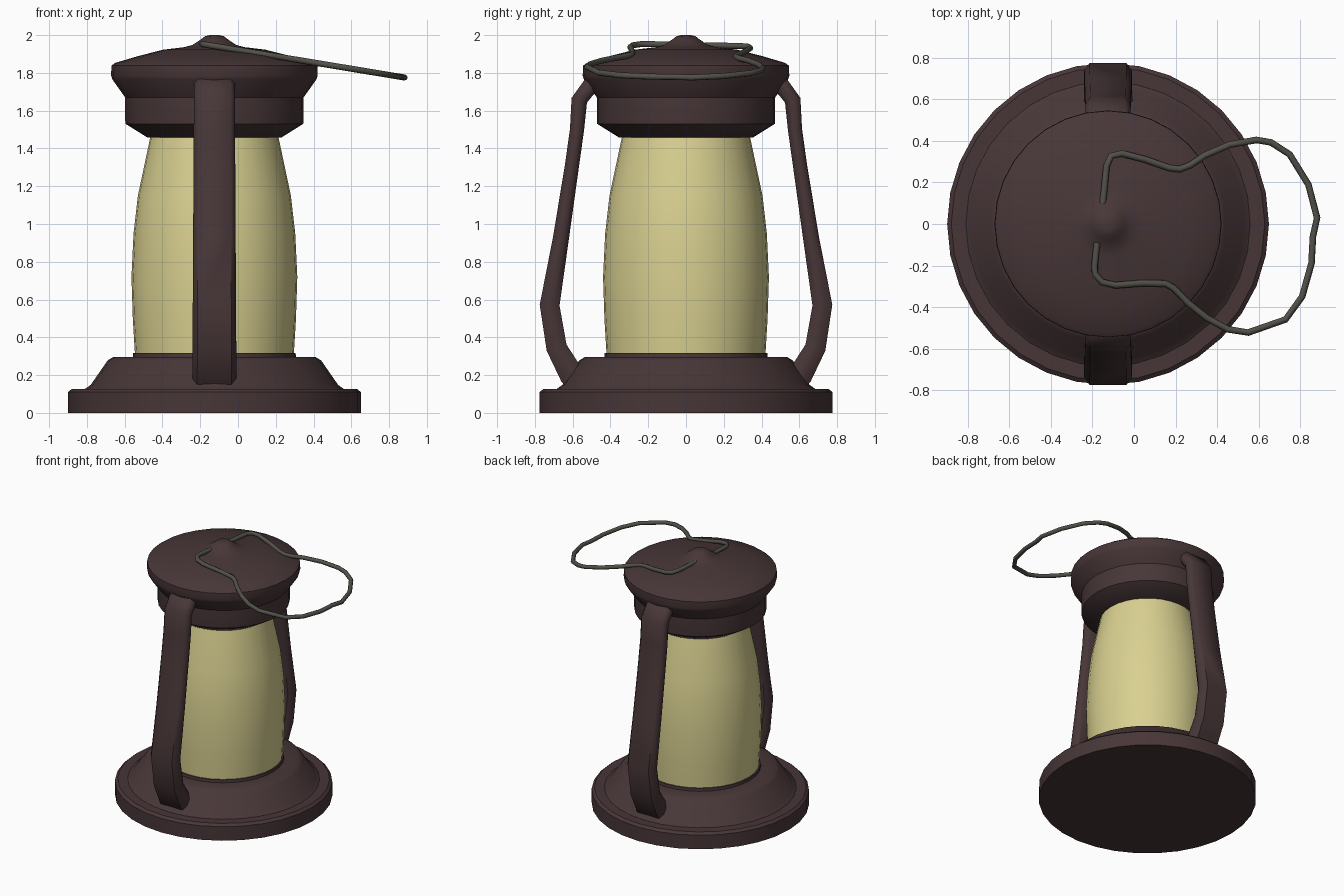
import bpy, bmesh, math
from mathutils import Vector

if "Cube" in bpy.data.objects:
    bpy.data.objects.remove(bpy.data.objects["Cube"])

CX = -0.125          # lantern axis; the wire handle hangs off to +x
SEG = 32


def material(name, rgb):
    m = bpy.data.materials.new(name)
    m.diffuse_color = (*rgb, 1)
    m.use_nodes = True
    m.node_tree.nodes["Principled BSDF"].inputs["Base Color"].default_value = m.diffuse_color
    return m


METAL = material("dark_metal", (0.064, 0.037, 0.039))
GLASS = material("yellow_glass", (0.69, 0.63, 0.28))
WIRE = material("grey_wire", (0.085, 0.08, 0.065))


def finish(bm, name, mat, angle=35):
    bmesh.ops.recalc_face_normals(bm, faces=bm.faces)
    me = bpy.data.meshes.new(name)
    bm.to_mesh(me)
    bm.free()
    ob = bpy.data.objects.new(name, me)
    bpy.context.collection.objects.link(ob)
    me.materials.append(mat)
    bpy.ops.object.select_all(action='DESELECT')
    ob.select_set(True)
    bpy.context.view_layer.objects.active = ob
    bpy.ops.object.shade_smooth_by_angle(angle=math.radians(angle))
    return ob


def skin(bm, rings):
    """Bridge closed rings of points and cap both ends."""
    vs = [[bm.verts.new(p) for p in r] for r in rings]
    n = len(vs[0])
    for a, b in zip(vs, vs[1:]):
        for i in range(n):
            j = (i + 1) % n
            bm.faces.new((a[i], a[j], b[j], b[i]))
    bm.faces.new(vs[0][::-1])
    bm.faces.new(vs[-1])


def lathe(name, profile, mat):
    bm = bmesh.new()
    skin(bm, [[(CX + r * math.cos(2 * math.pi * i / SEG),
                r * math.sin(2 * math.pi * i / SEG), z) for i in range(SEG)]
              for r, z in profile])
    return finish(bm, name, mat)


# Stepped round base
lathe("base", [(0.775, 0), (0.775, 0.11), (0.755, 0.127), (0.685, 0.127),
               (0.655, 0.148), (0.565, 0.278), (0.535, 0.296),
               (0.432, 0.296), (0.43, 0.318), (0.40, 0.318)], METAL)

# Bulging glass body
lathe("glass", [(0.42, 0.30), (0.432, 0.5), (0.439, 0.72), (0.428, 0.95),
                (0.405, 1.15), (0.335, 1.48)], GLASS)

# Flared collar and lid with small knob
lathe("lid", [(0.32, 1.458), (0.355, 1.458), (0.47, 1.53), (0.472, 1.545),
              (0.472, 1.67), (0.54, 1.765), (0.547, 1.785), (0.545, 1.838),
              (0.525, 1.853), (0.40, 1.89), (0.27, 1.923), (0.16, 1.936),
              (0.115, 1.948), (0.075, 1.975), (0.05, 1.994), (0.025, 2.0)], METAL)

# Bent side arms: rounded flat section swept along a path of (y, z, thickness)
ARM = [(0.46, 1.73, 0.09), (0.505, 1.735, 0.09), (0.565, 1.655, 0.085),
       (0.577, 1.5, 0.075), (0.605, 1.3, 0.075), (0.663, 0.92, 0.085),
       (0.722, 0.57, 0.105), (0.685, 0.345, 0.11), (0.605, 0.20, 0.13),
       (0.55, 0.15, 0.13)]
SECTION = [(-1, -0.35), (-0.78, -1), (0.78, -1), (1, -0.35),
           (1, 0.35), (0.78, 1), (-0.78, 1), (-1, 0.35)]
for side, label in ((-1, "front_arm"), (1, "back_arm")):
    rings = []
    for i, (y, z, t) in enumerate(ARM):
        p, q = ARM[max(i - 1, 0)], ARM[min(i + 1, len(ARM) - 1)]
        d = Vector((q[0] - p[0], q[1] - p[1])).normalized()
        w = 0.108 + 0.009 * (1.75 - z) / 1.6
        rings.append([(CX + u * w, side * (y - d.y * v * t / 2),
                       z + d.x * v * t / 2) for u, v in SECTION])
    bm = bmesh.new()
    skin(bm, rings)
    finish(bm, label, METAL, 50)

# Wire handle lying tilted over the lid, seen as (x, y)
LOOP = [(-0.15, 0.10), (-0.132, 0.28), (-0.11, 0.328), (-0.06, 0.34),
        (0.05, 0.312), (0.17, 0.27), (0.22, 0.264), (0.27, 0.283),
        (0.34, 0.33), (0.46, 0.382), (0.59, 0.405), (0.66, 0.393),
        (0.75, 0.335), (0.84, 0.19), (0.882, 0.03), (0.862, -0.06),
        (0.855, -0.19), (0.81, -0.35), (0.73, -0.46), (0.55, -0.523),
        (0.45, -0.507), (0.35, -0.452), (0.26, -0.38), (0.19, -0.308),
        (0.15, -0.287), (0.04, -0.285), (-0.09, -0.295), (-0.155, -0.28),
        (-0.188, -0.24), (-0.19, -0.20), (-0.178, -0.09)]
pts = [Vector((x, y, 1.921 - 0.165 * x)) for x, y in LOOP]
up = Vector((0.165, 0, 1)).normalized()
rings = []
for i, p in enumerate(pts):
    d = (pts[min(i + 1, len(pts) - 1)] - pts[max(i - 1, 0)]).normalized()
    s = d.cross(up).normalized()
    rings.append([p + 0.016 * (s * math.cos(k * math.pi / 4) +
                               up * math.sin(k * math.pi / 4)) for k in range(8)])
bm = bmesh.new()
skin(bm, rings)
finish(bm, "wire_handle", WIRE, 60)
